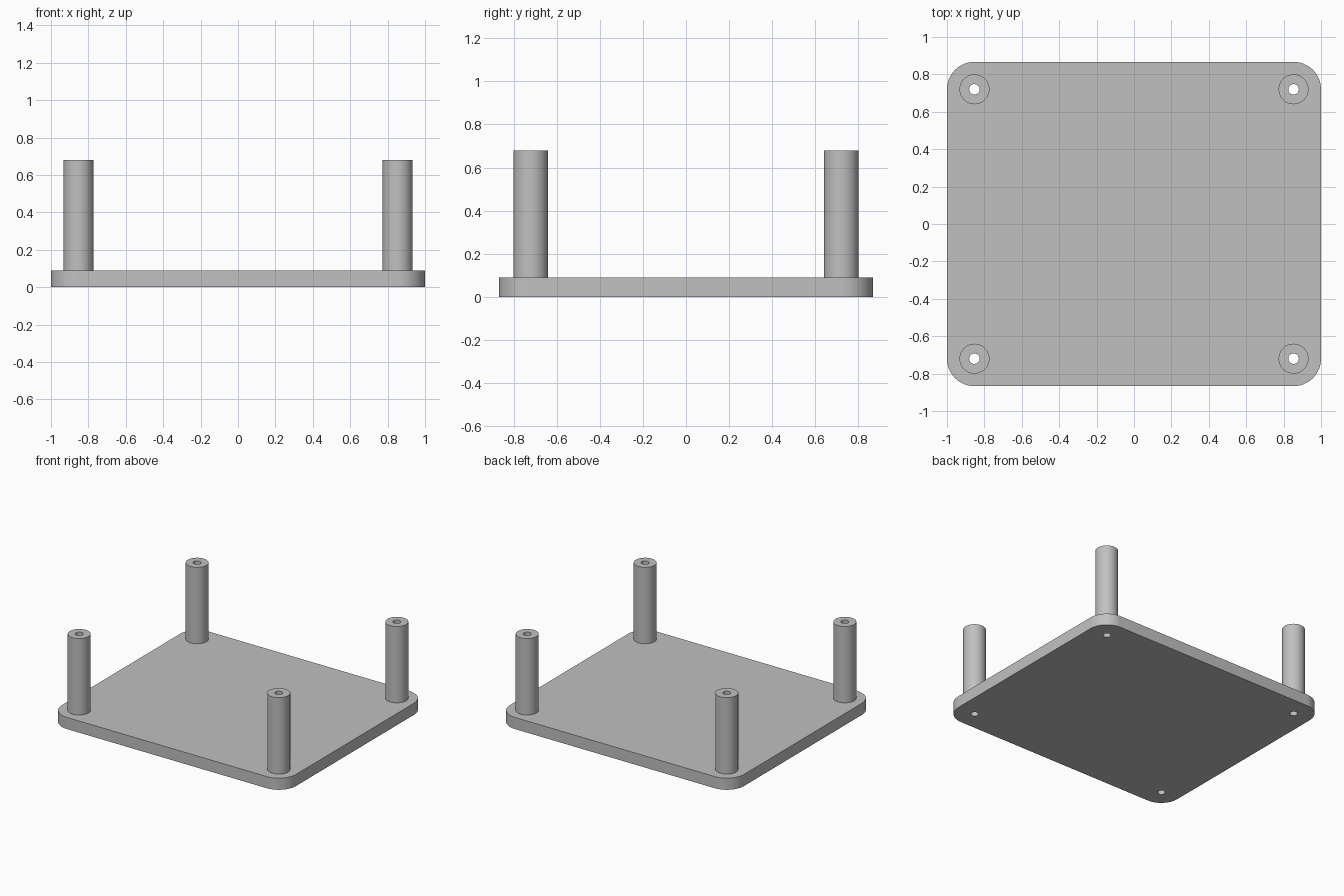
import bpy, bmesh, math

if "Cube" in bpy.data.objects:
    bpy.data.objects.remove(bpy.data.objects["Cube"])

HALF_X, HALF_Y, PLATE_TOP = 1.0, 0.867, 0.09
CORNER_R = 0.147
POST_X, POST_Y = HALF_X - CORNER_R, HALF_Y - CORNER_R
POST_R, HOLE_R, POST_TOP = 0.08, 0.028, 0.68
SEGMENTS = 48
CORNERS = [(1, 1), (-1, 1), (-1, -1), (1, -1)]

grey = bpy.data.materials.new("grey plastic")
grey.diffuse_color = (0.53, 0.53, 0.53, 1)
grey.use_nodes = True
grey.node_tree.nodes["Principled BSDF"].inputs["Base Color"].default_value = grey.diffuse_color


def finish(name, bm):
    """Turn a bmesh into a grey object, smooth on the round walls only."""
    bmesh.ops.remove_doubles(bm, verts=bm.verts, dist=1e-5)
    bmesh.ops.recalc_face_normals(bm, faces=bm.faces)
    mesh = bpy.data.meshes.new(name)
    bm.to_mesh(mesh)
    bm.free()
    mesh.materials.append(grey)
    obj = bpy.data.objects.new(name, mesh)
    bpy.context.collection.objects.link(obj)
    bpy.ops.object.select_all(action='DESELECT')
    obj.select_set(True)
    bpy.context.view_layer.objects.active = obj
    bpy.ops.object.shade_smooth_by_angle(angle=math.radians(30))
    return obj


def arc(cx, cy, r, start, sweep, steps):
    return [(cx + r * math.cos(start + sweep * i / steps),
             cy + r * math.sin(start + sweep * i / steps)) for i in range(steps + 1)]


def add_loop(bm, points):
    verts = [bm.verts.new((x, y, 0)) for x, y in points]
    return [bm.edges.new((verts[i - 1], verts[i])) for i in range(len(verts))]


# Base plate: rounded rectangle with four through holes, extruded upwards
bm = bmesh.new()
outline = []
for i, (sx, sy) in enumerate(CORNERS):
    outline += arc(sx * POST_X, sy * POST_Y, CORNER_R, i * math.pi / 2, math.pi / 2, 12)
edges = add_loop(bm, outline)
for sx, sy in CORNERS:
    edges += add_loop(bm, arc(sx * POST_X, sy * POST_Y, HOLE_R, 0, math.tau, SEGMENTS)[:-1])
bmesh.ops.triangle_fill(bm, edges=edges, use_beauty=True, normal=(0, 0, 1))
top = bmesh.ops.extrude_face_region(bm, geom=bm.faces[:], use_keep_orig=True)
bmesh.ops.translate(bm, vec=(0, 0, PLATE_TOP),
                    verts=[v for v in top["geom"] if isinstance(v, bmesh.types.BMVert)])
finish("base_plate", bm)

# Hollow standoff posts: a lathed tube wall at each corner
for i, (sx, sy) in enumerate(CORNERS):
    bm = bmesh.new()
    profile = [(POST_R, PLATE_TOP), (POST_R, POST_TOP), (HOLE_R, POST_TOP), (HOLE_R, PLATE_TOP)]
    verts = [bm.verts.new((r, 0, z)) for r, z in profile]
    lines = [bm.edges.new((verts[k], verts[(k + 1) % 4])) for k in range(4)]
    bmesh.ops.spin(bm, geom=verts + lines, cent=(0, 0, 0), axis=(0, 0, 1),
                   angle=math.tau, steps=SEGMENTS)
    post = finish(f"corner_post_{i + 1}", bm)
    post.location = (sx * POST_X, sy * POST_Y, 0)
